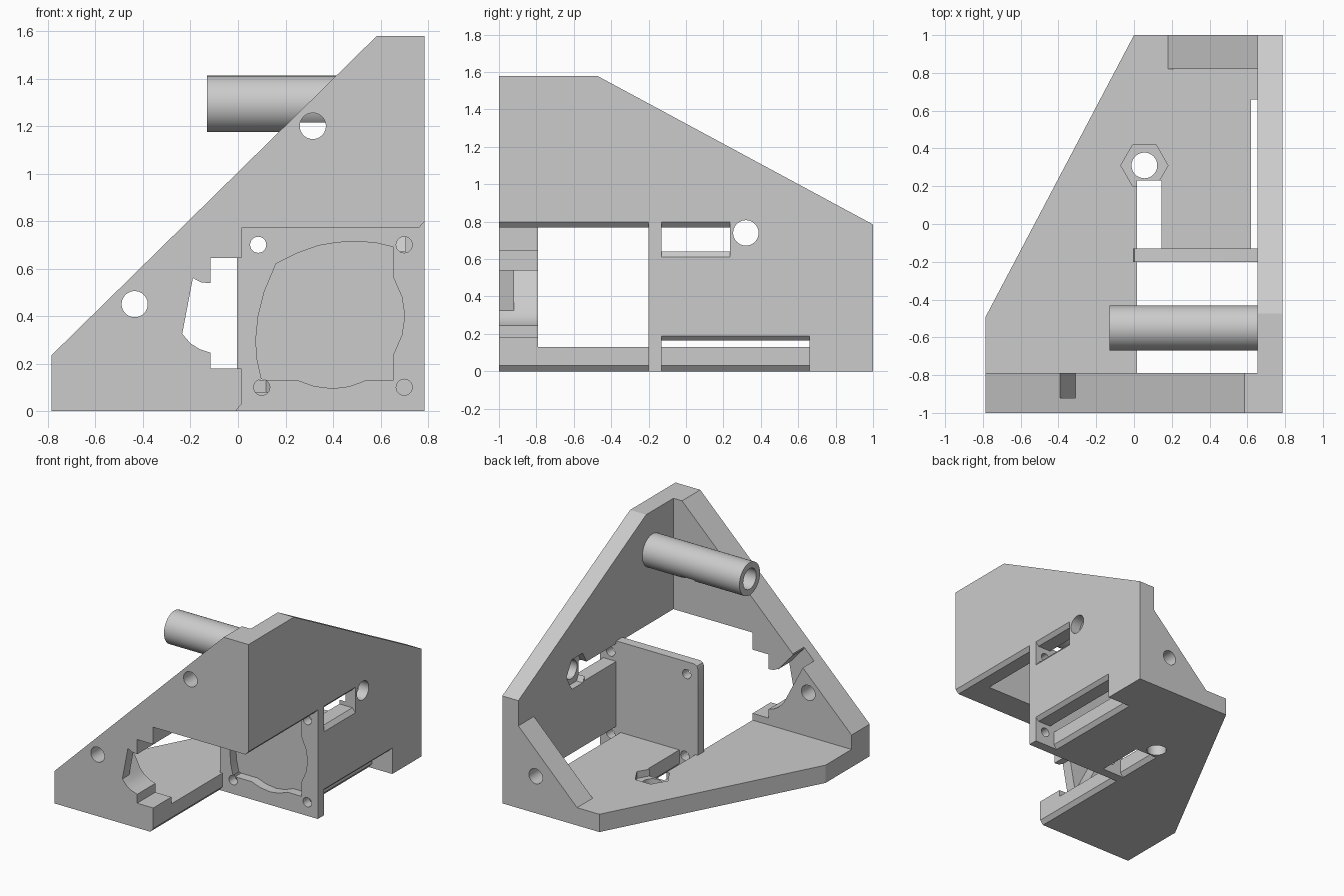
import bpy, bmesh, math
from mathutils import Vector

old = bpy.data.objects.get("Cube")
if old:
    bpy.data.objects.remove(old, do_unlink=True)

grey = bpy.data.materials.new("light_grey")
grey.use_nodes = True
grey.diffuse_color = (0.6, 0.6, 0.6, 1)
grey.node_tree.nodes["Principled BSDF"].inputs["Base Color"].default_value = (0.6, 0.6, 0.6, 1)


def prism(name, outline, axis, lo, hi):
    """Extrude a 2D outline (remaining axes in x, y, z order) along an axis."""
    bm = bmesh.new()

    def at(p, d):
        v = list(p)
        v.insert("xyz".index(axis), d)
        return bm.verts.new(Vector(v))

    a = [at(p, lo) for p in outline]
    b = [at(p, hi) for p in outline]
    n = len(a)
    bm.faces.new(a)
    bm.faces.new(b[::-1])
    for i in range(n):
        j = (i + 1) % n
        bm.faces.new((a[j], a[i], b[i], b[j]))
    bmesh.ops.recalc_face_normals(bm, faces=bm.faces)
    me = bpy.data.meshes.new(name)
    bm.to_mesh(me)
    bm.free()
    me.materials.append(grey)
    ob = bpy.data.objects.new(name, me)
    bpy.context.collection.objects.link(ob)
    return ob


def ring(c, r, n=40):
    return [(c[0] + r * math.cos(math.tau * i / n), c[1] + r * math.sin(math.tau * i / n)) for i in range(n)]


def rect(a0, a1, b0, b1):
    return [(a0, b0), (a1, b0), (a1, b1), (a0, b1)]


def combine(ob, outline, axis, lo, hi, op="DIFFERENCE"):
    tool = prism("cutter", outline, axis, lo, hi)
    tool.hide_render = True
    mod = ob.modifiers.new("cut", "BOOLEAN")
    mod.operation, mod.solver, mod.object = op, "EXACT", tool
    bpy.context.view_layer.objects.active = ob
    bpy.ops.object.modifier_apply(modifier=mod.name)
    bpy.data.objects.remove(tool, do_unlink=True)


def smooth(ob):
    bpy.ops.object.select_all(action="DESELECT")
    ob.select_set(True)
    bpy.context.view_layer.objects.active = ob
    bpy.ops.object.shade_smooth_by_angle(angle=math.radians(25))


X, W, F, B = 0.785, 0.655, 0.13, -0.79  # half width, wall, floor and front plate inner faces

# Three plates meeting in one corner
body = prism("corner_bracket", [(-X, -1), (X, -1), (X, 1), (0, 1), (-X, -0.49)], "z", 0, F)
combine(body, [(-1, 0), (1, 0), (1, 0.785), (-0.475, 1.58), (-1, 1.58)], "x", W, X, "UNION")
combine(body, [(-X, 0), (X, 0), (X, 1.58), (0.585, 1.58), (-X, 0.235)], "y", -1, B, "UNION")

# Rear gusset
combine(body, [(0.13, 0.08), (0.7, 0.08), (0.7, 0.645)], "y", 0.82, 1, "UNION")

# Open corner pocket with flared outer edges
combine(body, [(-0.01, -0.1), (-0.01, 0), (0.015, 0.03), (0.015, 0.77), (0.76, 0.77),
               (X, 0.797), (0.9, 0.797), (0.9, -0.1)], "y", -1.1, -0.2)

# Mounting plate closing the pocket
combine(body, [(-0.005, 0), (X, 0), (X, 0.79), (0.025, 0.79), (0.003, 0.78), (-0.005, 0.76)],
        "y", -0.2, -0.13, "UNION")

# Slots behind the mounting plate
combine(body, [(0.6, 0.64), (0.6, 0.77), (0.76, 0.77), (X, 0.797), (0.9, 0.797),
               (0.9, 0.61), (X, 0.61), (0.76, 0.64)], "y", -0.13, 0.235)
combine(body, [(0.015, 0.2), (0.015, 0.03), (-0.01, 0), (-0.01, -0.1),
               (0.17, -0.1), (0.17, 0), (0.145, 0.03), (0.145, 0.2)], "y", -0.13, 0.23)
combine(body, [(0.62, 0.165), (0.76, 0.165), (X, 0.19), (0.9, 0.19), (0.9, -0.1),
               (0.595, -0.1), (0.595, 0), (0.62, 0.03)], "y", -0.13, 0.66)

# Curved window and screw holes in the mounting plate
window = [(0.1, 0.13), (0.08, 0.22), (0.075, 0.3), (0.085, 0.4), (0.11, 0.5), (0.16, 0.62),
          (0.25, 0.665), (0.34, 0.697), (0.42, 0.71), (0.5, 0.714), (0.58, 0.708), (W, 0.69),
          (W, 0.56), (0.69, 0.48), (0.702, 0.4), (0.69, 0.32), (W, 0.24), (W, 0.13),
          (0.54, 0.13), (0.47, 0.104), (0.4, 0.095), (0.32, 0.105), (0.25, 0.13)]
combine(body, window, "y", -0.25, -0.131)
for c in [(0.085, 0.7), (0.7, 0.7), (0.1, 0.1), (0.7, 0.1)]:
    combine(body, ring(c, 0.034, 24), "y", -0.25, -0.1)

# Stepped opening and side channel in the front plate
combine(body, [(0.1, 0.18), (-0.115, 0.18), (-0.115, 0.245), (-0.16, 0.26), (-0.2, 0.285),
               (-0.235, 0.325), (-0.19, 0.56), (-0.155, 0.542), (-0.115, 0.538),
               (-0.115, 0.645), (0.1, 0.645)], "y", -1.1, -0.7)
combine(body, [(-0.15, 0.45), (-0.2, 0.286), (-0.236, 0.324), (-0.39, 0.62), (-0.44, 0.72),
               (-0.31, 0.78), (-0.31, 0.69), (-0.19, 0.555)], "y", -0.92, -0.7)

# Bolt holes: centre, radius, axis, range
for c, r, axis, lo, hi in [((0.315, 1.2), 0.055, "y", -1.1, -0.7), ((-0.435, 0.45), 0.055, "y", -1.1, -0.7),
                           ((0.515, 0.27), 0.055, "y", 0.7, 1.1), ((0.32, 0.74), 0.068, "x", 0.6, 0.9),
                           ((0.055, 0.31), 0.068, "z", -0.1, 0.2)]:
    combine(body, ring(c, r), axis, lo, hi)

# Hexagonal nut recesses
combine(body, ring((0.515, 0.27), 0.106, 6), "y", 0.75, 0.87)
combine(body, ring((0.055, 0.31), 0.125, 6), "z", 0.08, 0.2)
combine(body, ring((0.32, 0.74), 0.125, 6), "x", 0.6, 0.705)
smooth(body)

# Hollow spool tube on the side wall
tube = prism("spool_tube", ring((-0.55, 1.293), 0.119, 64), "x", -0.13, W)
combine(tube, ring((-0.55, 1.293), 0.075, 48), "x", -0.2, 0.64)
combine(tube, rect(0.26, 0.37, 1.1, 1.215), "y", -0.8, -0.3)
smooth(tube)
